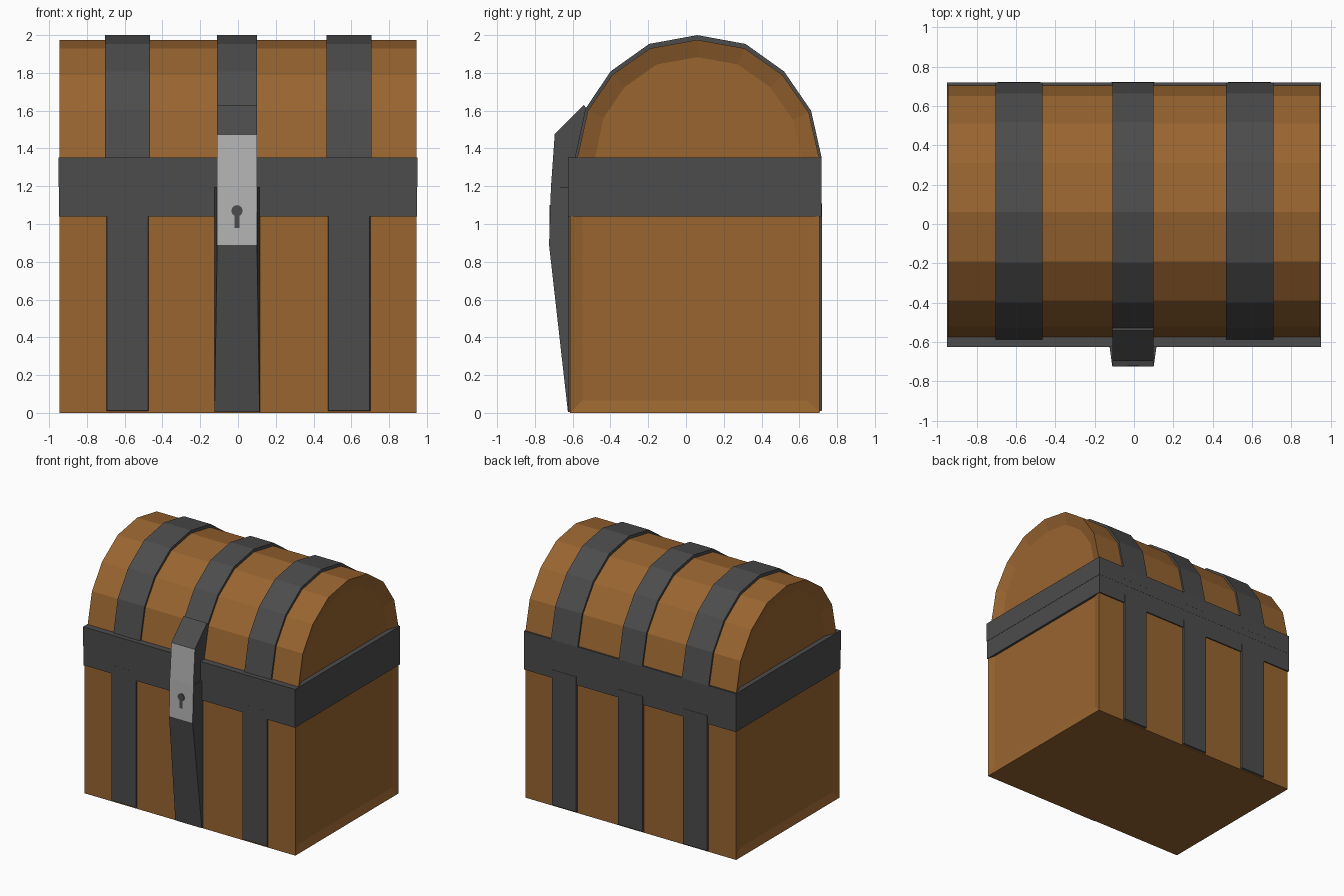
import bpy, bmesh, math
from mathutils import Vector

cube = bpy.data.objects.get("Cube")
if cube:
    bpy.data.objects.remove(cube, do_unlink=True)


def make_material(name, rgb):
    mat = bpy.data.materials.new(name)
    mat.use_nodes = True
    mat.diffuse_color = (*rgb, 1)
    mat.node_tree.nodes["Principled BSDF"].inputs["Base Color"].default_value = (*rgb, 1)
    return mat


WOOD = make_material("brown wood", (0.32, 0.13, 0.03))
IRON = make_material("dark iron", (0.072, 0.072, 0.072))
SILVER = make_material("light steel", (0.45, 0.45, 0.45))


def finish(name, bm, *mats):
    bmesh.ops.recalc_face_normals(bm, faces=bm.faces)
    mesh = bpy.data.meshes.new(name)
    bm.to_mesh(mesh)
    bm.free()
    for mat in mats:
        mesh.materials.append(mat)
    obj = bpy.data.objects.new(name, mesh)
    bpy.context.collection.objects.link(obj)
    return obj


def prism(points, start, end, axis="x"):
    """Extrude a (y, z) outline along x, or an (x, z) outline along y."""
    bm = bmesh.new()
    if axis == "x":
        verts = [bm.verts.new((start, a, b)) for a, b in points]
        step = Vector((end - start, 0, 0))
    else:
        verts = [bm.verts.new((a, start, b)) for a, b in points]
        step = Vector((0, end - start, 0))
    face = bm.faces.new(verts)
    ext = bmesh.ops.extrude_face_region(bm, geom=[face], use_keep_orig=True)
    moved = [g for g in ext["geom"] if isinstance(g, bmesh.types.BMVert)]
    bmesh.ops.translate(bm, verts=moved, vec=step)
    bmesh.ops.recalc_face_normals(bm, faces=bm.faces)
    return bm


def rect(a0, a1, b0, b1):
    return [(a0, b0), (a1, b0), (a1, b1), (a0, b1)]


def recess_ends(bm, rim, depth):
    """Sink a framed panel into both x ends."""
    bm.normal_update()
    ends = [f for f in bm.faces if abs(f.normal.x) > 0.9]
    bmesh.ops.inset_individual(bm, faces=ends, thickness=rim, depth=-depth)


# Wooden body with recessed end panels
HALF = 0.945
bm = prism(rect(-0.615, 0.707, 0, 1.13), -HALF, HALF)
recess_ends(bm, 0.093, 0.016)
finish("body", bm, WOOD)

# Wooden barrel lid, its foot hidden inside the iron band
arch = [(-0.575, 1.35), (-0.52, 1.60), (-0.39, 1.79), (-0.19, 1.93), (0.06, 1.975),
        (0.31, 1.93), (0.51, 1.79), (0.65, 1.59), (0.705, 1.35)]
foot = 1.25
bm = prism([(arch[0][0], foot)] + arch + [(arch[-1][0], foot)], -HALF, HALF)
recess_ends(bm, 0.092, 0.035)
finish("lid", bm, WOOD)

# Two iron bands meeting at the opening
finish("body_band", prism(rect(-0.624, 0.717, 1.04, 1.195), -0.948, 0.948), IRON)
finish("lid_band", prism(rect(-0.626, 0.718, 1.195, 1.352), -0.95, 0.95), IRON)

# Iron straps: arched over the lid, flat plates down the front and back
strap_arch = [(0.065 + (y - 0.065) * 1.021, 1.35 + (z - 1.35) * 1.04) for y, z in arch]
strap_arch = [(strap_arch[0][0], foot)] + strap_arch + [(strap_arch[-1][0], foot)]


def plate(name, x, half, y_back, y_front):
    bm = prism(rect(x - half, x + half, 0.004, 1.1), y_back, y_front, "y")
    for v in bm.verts:
        if abs(v.co.y - y_front) < 1e-4:
            v.co.x += 0.008 if v.co.x < x else -0.008
            v.co.z += 0.008
    finish(name, bm, IRON)


for side, x, half in (("right", -0.585, 0.12), ("middle", -0.005, 0.105), ("left", 0.588, 0.12)):
    finish(side + "_lid_strap", prism(strap_arch, x - half, x + half), IRON)
    plate(side + "_back_strap", x, 0.117, 0.69, 0.721)
    if side != "middle":
        plate(side + "_front_strap", x, 0.117, -0.6, -0.625)

# Latch: tapered lower bar and hasp, with a steel lock plate on the front faces
MID = -0.005
lower = [(-0.60, 0.004), (-0.625, 0.004), (-0.725, 0.89), (-0.715, 1.195), (-0.60, 1.195)]
upper = [(-0.60, 1.195), (-0.715, 1.195), (-0.695, 1.475), (-0.54, 1.63), (-0.45, 1.5)]
for name, outline, flare in (("latch_bar", lower, 0.14), ("latch_hasp", upper, 0)):
    bm = prism(outline, MID - 0.105, MID + 0.105)
    for v in bm.verts:
        v.co.x += math.copysign(flare * (v.co.y + 0.725), v.co.x - MID)
    bm.normal_update()
    for f in bm.faces:
        if f.normal.y < -0.9 and f.calc_center_median().z > 0.89:
            f.material_index = 1
    finish(name, bm, IRON, SILVER)

# Keyhole: round top with a slot below
radius, centre_z = 0.03, 1.07
angles = [math.radians(-65 + 310 * i / 12) for i in range(13)]
hole = [(MID + radius * math.cos(a), centre_z + radius * math.sin(a)) for a in angles]
hole += [(MID - 0.014, 0.98), (MID + 0.014, 0.98)]
finish("keyhole", prism(hole, -0.716, -0.7235, "y"), IRON)
